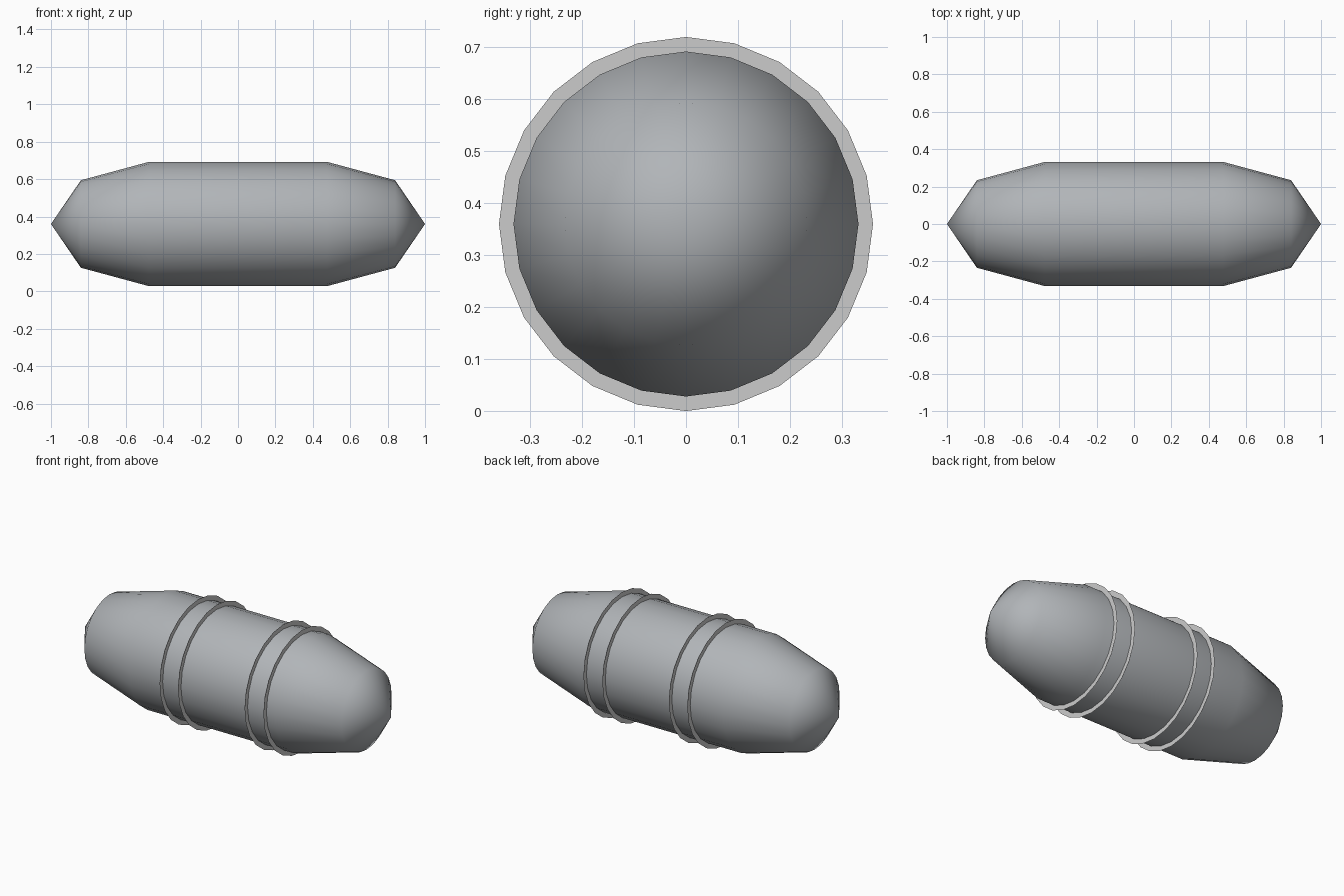
import bpy, bmesh
from math import sin, cos, pi

if "Cube" in bpy.data.objects:
    bpy.data.objects.remove(bpy.data.objects["Cube"])

SEG = 24              # sides around the tube
R, ZC = 0.332, 0.36   # hull radius, axis height


def material(name, colour):
    m = bpy.data.materials.new(name)
    m.diffuse_color = colour
    m.use_nodes = True
    m.node_tree.nodes["Principled BSDF"].inputs["Base Color"].default_value = m.diffuse_color
    return m


def lathe(name, profile, mat=None, inward=False):
    """Revolve (x, radius) points about the long axis."""
    bm = bmesh.new()
    loops = []
    for x, r in profile:
        count = SEG if r > 1e-5 else 1
        loops.append([bm.verts.new((x, r * sin(2 * pi * i / SEG), ZC + r * cos(2 * pi * i / SEG)))
                      for i in range(count)])
    for a, b in zip(loops, loops[1:]):
        for i in range(SEG):
            j = (i + 1) % SEG
            corners = [a[i % len(a)], a[j % len(a)], b[j % len(b)], b[i % len(b)]]
            bm.faces.new(list(dict.fromkeys(corners)))
    bmesh.ops.recalc_face_normals(bm, faces=bm.faces)
    if inward:
        bmesh.ops.reverse_faces(bm, faces=bm.faces)
    me = bpy.data.meshes.new(name)
    bm.to_mesh(me)
    bm.free()
    if mat:
        me.materials.append(mat)
    ob = bpy.data.objects.new(name, me)
    bpy.context.collection.objects.link(ob)
    bpy.ops.object.select_all(action='DESELECT')
    bpy.context.view_layer.objects.active = ob
    ob.select_set(True)
    bpy.ops.object.shade_smooth_by_angle(angle=pi / 3.5)


hull_grey = material("hull_grey", (0.44, 0.46, 0.48, 1))

# Outer hull: tube with a three-step dome at each end
half = [(1.0, 0), (0.84, 0.234), (0.477, R)]
lathe("outer_hull", half + [(-x, r) for x, r in half[::-1]], hull_grey)

# Inner lining: slightly smaller, with a rim where the tube meets the end dome
w = 0.014
lathe("inner_lining", [(-0.985, 0), (-0.83, 0.225), (-0.473, R - w), (0.477, R - w), (0.477, R)],
      hull_grey, inward=True)

# Paper-thin flat bands around the tube
for n, x in enumerate((-0.26, -0.14, 0.295, 0.418)):
    lathe(f"flat_ring_{n + 1}", [(x, R), (x, 0.36)])
